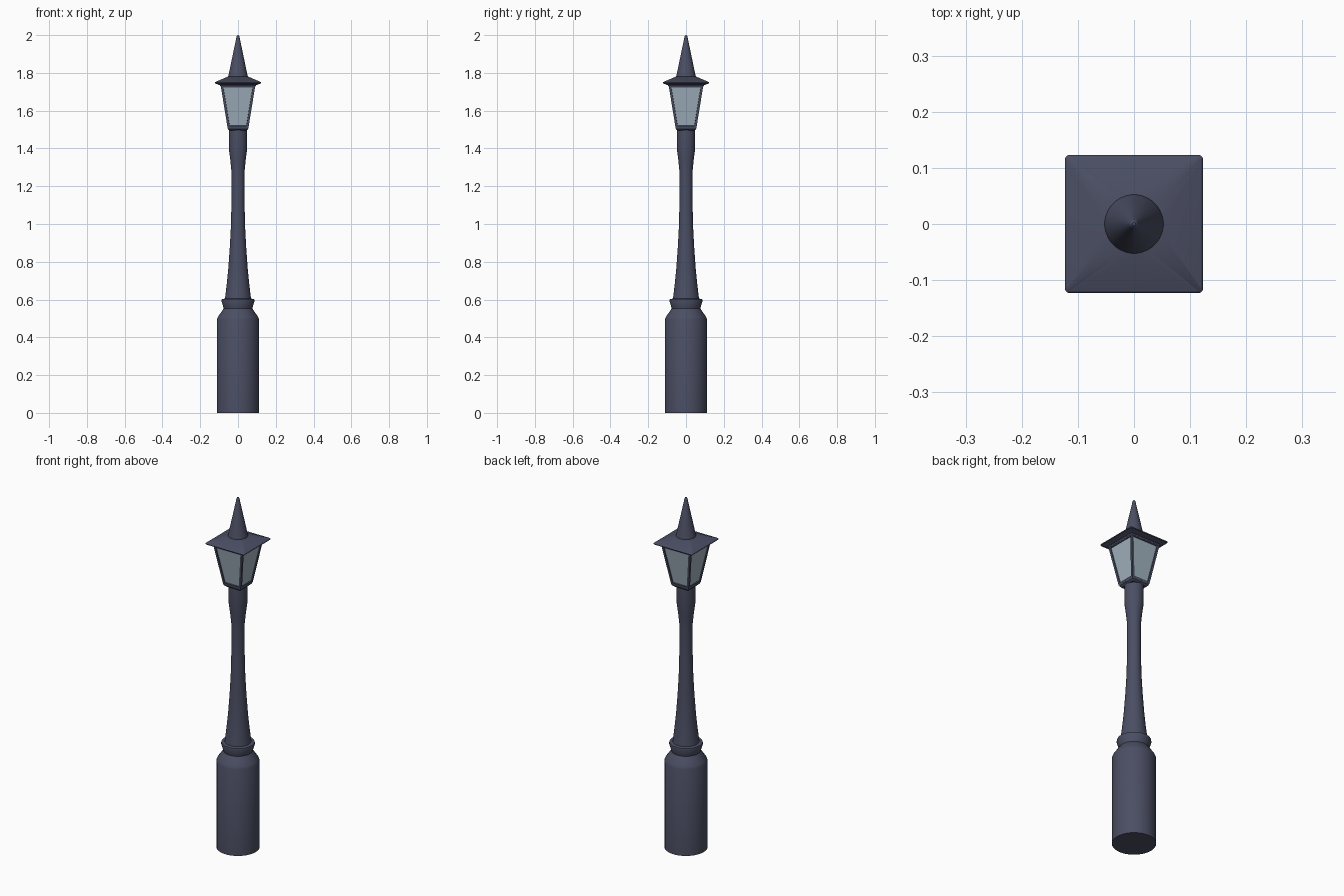
import bpy, bmesh, math

if "Cube" in bpy.data.objects:
    bpy.data.objects.remove(bpy.data.objects["Cube"])


def material(name, rgb):
    m = bpy.data.materials.new(name)
    m.diffuse_color = (*rgb, 1)
    m.use_nodes = True
    m.node_tree.nodes["Principled BSDF"].inputs["Base Color"].default_value = m.diffuse_color
    return m


iron = material("dark_iron", (0.07, 0.077, 0.125))
glass = material("pale_glass", (0.36, 0.45, 0.52))


def finish(name, bm, mats, angle=30):
    bmesh.ops.recalc_face_normals(bm, faces=bm.faces)
    me = bpy.data.meshes.new(name)
    bm.to_mesh(me)
    bm.free()
    ob = bpy.data.objects.new(name, me)
    bpy.context.collection.objects.link(ob)
    for m in mats:
        me.materials.append(m)
    bpy.ops.object.select_all(action='DESELECT')
    ob.select_set(True)
    bpy.context.view_layer.objects.active = ob
    bpy.ops.object.shade_smooth_by_angle(angle=math.radians(angle))
    return ob


def loft(bm, rings):
    """Skin a stack of equal-length closed rings and cap both ends."""
    loops = [[bm.verts.new(p) for p in r] for r in rings]
    for a, b in zip(loops, loops[1:]):
        n = len(a)
        for i in range(n):
            bm.faces.new((a[i], a[(i + 1) % n], b[(i + 1) % n], b[i]))
    bm.faces.new(loops[0][::-1])
    bm.faces.new(loops[-1])


def circle(r, z, n=32):
    return [(r * math.cos(math.tau * (i + .5) / n), r * math.sin(math.tau * (i + .5) / n), z)
            for i in range(n)]


def rounded_square(h, z, rad, n=32):
    """Rounded square whose points are grouped on the four corners."""
    pts = []
    for q in range(4):
        for k in range(n // 4):
            a = math.pi / 2 * (q + k / (n // 4 - 1))
            c = math.pi / 2 * q + math.pi / 4
            d = (h - rad) * math.sqrt(2)
            pts.append((d * math.cos(c) + rad * math.cos(a),
                        d * math.sin(c) + rad * math.sin(a), z))
    return pts


def lathe(name, profile, angle=30):
    bm = bmesh.new()
    loft(bm, [circle(r, z) for r, z in profile])
    return finish(name, bm, [iron], angle)


# Pedestal with sloped shoulder
lathe("pedestal", [(.112, 0), (.112, .495), (.107, .508), (.078, .55), (.07, .56)])

# Flared collar
lathe("collar", [(.074, .545), (.078, .56), (.088, .593), (.086, .602), (.066, .606)])

# Tapered shaft with wider neck
lathe("shaft", [(.07, .60), (.06, .68), (.052, .76), (.044, .87), (.038, .98), (.035, 1.1),
                (.035, 1.28), (.041, 1.34), (.049, 1.40), (.049, 1.505)])

# Lantern seat plate
bm = bmesh.new()
loft(bm, [rounded_square(.046, 1.495, .006), rounded_square(.054, 1.503, .006),
          rounded_square(.056, 1.515, .006), rounded_square(.053, 1.52, .006)])
finish("lantern_seat", bm, [iron])

# Lantern body: tapered box, glass panes inset into its four sides
bm = bmesh.new()
loft(bm, [[(sx * h, sy * h, z) for sx, sy in ((1, 1), (-1, 1), (-1, -1), (1, -1))]
          for h, z in ((.055, 1.508), (.092, 1.735))])
bmesh.ops.recalc_face_normals(bm, faces=bm.faces)
sides = [f for f in bm.faces if abs(f.normal.z) < .5]
bmesh.ops.inset_individual(bm, faces=sides, thickness=.012, use_even_offset=True)
bmesh.ops.inset_individual(bm, faces=sides, thickness=.001, depth=-.005)
for f in sides:
    f.material_index = 1
finish("lantern_body", bm, [iron, glass])

# Roof: square eave sweeping up to a round neck
bm = bmesh.new()
loft(bm, [rounded_square(.092, 1.728, .006), rounded_square(.096, 1.735, .008),
          rounded_square(.121, 1.744, .008), rounded_square(.123, 1.748, .008),
          rounded_square(.120, 1.752, .008), circle(.05, 1.782)])
finish("roof", bm, [iron])

# Spire with rounded tip
lathe("spire", [(.05, 1.765), (.054, 1.775), (.05, 1.79), (.008, 1.99), (.006, 1.997), (.003, 2.0)], 40)
